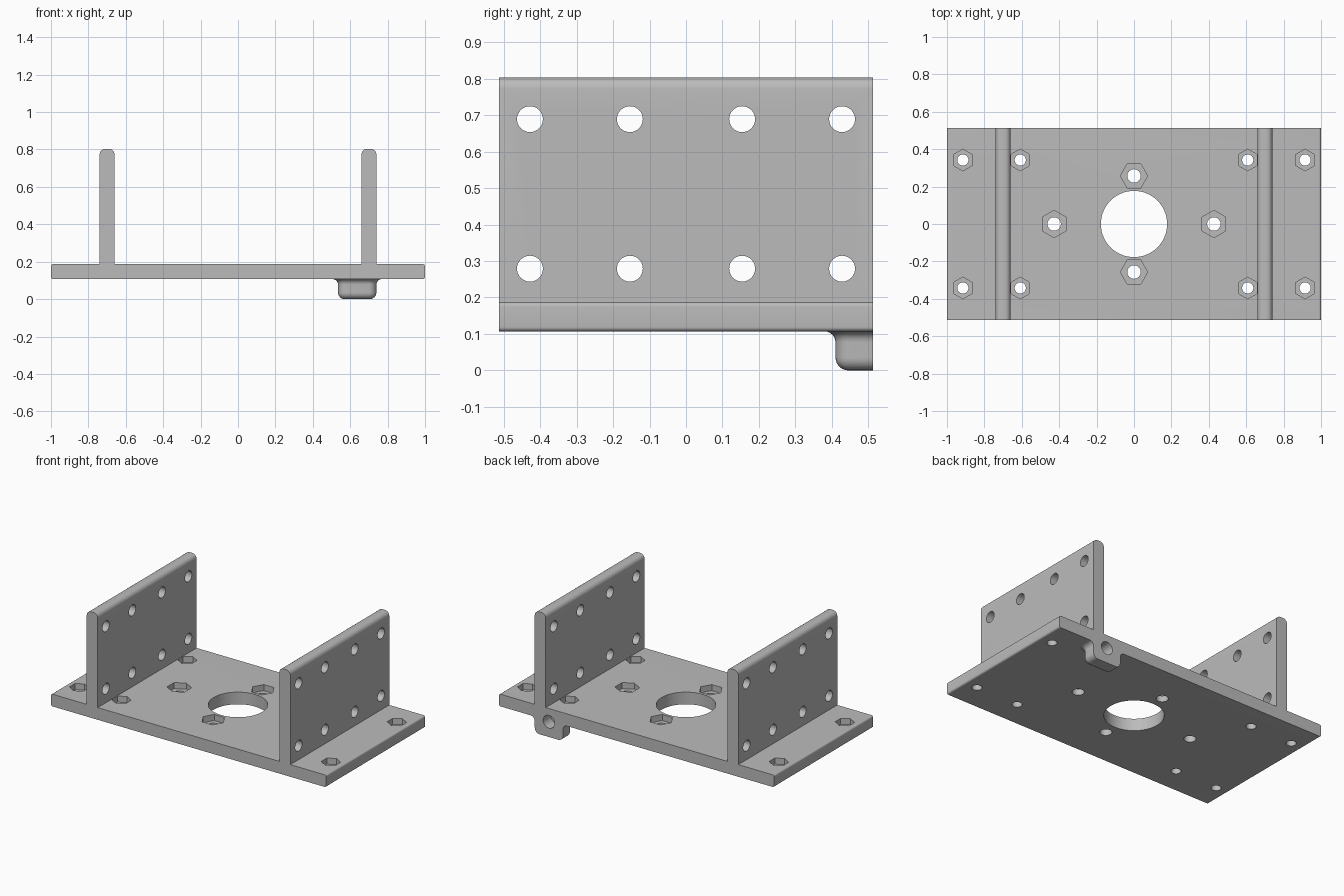
import bpy, bmesh, math
from mathutils import Matrix, Vector

cube = bpy.data.objects.get("Cube")
if cube:
    bpy.data.objects.remove(cube, do_unlink=True)

HALF_Y = 0.513
BOTTOM, TOP, WALL_TOP = 0.107, 0.187, 0.803

grey = bpy.data.materials.new("plain grey")
grey.use_nodes = True
colour = (0.5, 0.5, 0.5, 1)
grey.diffuse_color = colour
grey.node_tree.nodes["Principled BSDF"].inputs["Base Color"].default_value = colour


def make_object(name, bm):
    bmesh.ops.recalc_face_normals(bm, faces=bm.faces)
    mesh = bpy.data.meshes.new(name)
    bm.to_mesh(mesh)
    bm.free()
    mesh.materials.append(grey)
    ob = bpy.data.objects.new(name, mesh)
    bpy.context.collection.objects.link(ob)
    return ob


def select(ob):
    bpy.ops.object.select_all(action='DESELECT')
    ob.select_set(True)
    bpy.context.view_layer.objects.active = ob


def arc(cx, cy, r, start, steps=6):
    """Quarter circle, counter-clockwise from the start angle in degrees."""
    angles = [math.radians(start + 90 * i / steps) for i in range(steps + 1)]
    return [(cx + r * math.cos(a), cy + r * math.sin(a)) for a in angles]


def extrude_y(name, profile):
    """Extrude an x-z profile over the full depth."""
    bm = bmesh.new()
    face = bm.faces.new([bm.verts.new((x, -HALF_Y, z)) for x, z in profile])
    new = bmesh.ops.extrude_face_region(bm, geom=[face])["geom"]
    verts = [v for v in new if isinstance(v, bmesh.types.BMVert)]
    bmesh.ops.translate(bm, verts=verts, vec=(0, 2 * HALF_Y, 0))
    return make_object(name, bm)


def prism(bm, centre, r, length, axis='Z', sides=32, turn=0):
    """Add a capped cylinder or hexagon centred on a point."""
    m = Matrix.Translation(centre)
    if axis != 'Z':
        m = m @ Matrix.Rotation(math.pi / 2, 4, 'Y' if axis == 'X' else 'X')
    m = m @ Matrix.Rotation(turn, 4, 'Z')
    bmesh.ops.create_cone(bm, cap_ends=True, segments=sides, radius1=r,
                          radius2=r, depth=length, matrix=m)


def cut(targets, bm):
    cutter = make_object("cutter", bm)
    cutter.hide_render = True
    for ob in targets:
        select(ob)
        mod = ob.modifiers.new("cut", 'BOOLEAN')
        mod.operation, mod.solver, mod.object = 'DIFFERENCE', 'EXACT', cutter
        bpy.ops.object.modifier_apply(modifier=mod.name)
    bpy.data.objects.remove(cutter, do_unlink=True)


# Base plate with softened end edges
r = 0.012
plate = extrude_y("base_plate",
                  arc(1 - r, BOTTOM + r, r, -90) + arc(1 - r, TOP - r, r, 0)
                  + arc(r - 1, TOP - r, r, 90) + arc(r - 1, BOTTOM + r, r, 180))

# Upright walls with rounded tops
walls = []
r = 0.03
for side, cx in (("left", 0.7), ("right", -0.7)):
    inner, outer = cx - 0.04, cx + 0.04
    walls.append(extrude_y(side + "_wall",
                           [(inner, TOP), (outer, TOP)]
                           + arc(outer - r, WALL_TOP - r, r, 0)
                           + arc(inner + r, WALL_TOP - r, r, 90)))

# Lug under the back edge: stacked outlines, flared into the plate above
levels = []
for i in range(7):
    a = math.radians(15 * i)
    levels.append((0.035 * (1 - math.cos(a)), -0.035 * (1 - math.sin(a))))
for i in range(7):
    a = math.radians(15 * i)
    levels.append((BOTTOM - 0.03 + 0.03 * math.sin(a), 0.03 * (1 - math.cos(a))))
bm = bmesh.new()
rings = []
for z, grow in levels:
    x0, x1, y0, c = 0.535 - grow, 0.74 + grow, 0.41 - grow, 0.04 + grow
    outline = ([(x0, HALF_Y)] + arc(x0 + c, y0 + c, c, 180)
               + arc(x1 - c, y0 + c, c, 270) + [(x1, HALF_Y)])
    rings.append([bm.verts.new((x, y, z)) for x, y in outline])
for low, high in zip(rings, rings[1:]):
    for i in range(len(low) - 1):
        bm.faces.new((low[i], low[i + 1], high[i + 1], high[i]))
bm.faces.new(rings[0])
bm.faces.new(rings[-1])
bm.faces.new([ring[0] for ring in rings] + [ring[-1] for ring in reversed(rings)])
lug = make_object("lug", bm)

# Screw positions on the plate: x, y, hole radius, nut radius, nut turn
screws = [(sx * x, sy * 0.342, 0.03, 0.058, math.pi / 6)
          for sx in (1, -1) for sy in (1, -1) for x in (0.608, 0.915)]
for s in (1, -1):
    screws.append((s * 0.427, 0, 0.036, 0.073, math.pi / 6))
    screws.append((0, s * 0.257, 0.036, 0.073, 0))

# Through holes in the plate
bm = bmesh.new()
prism(bm, (0, 0, 0.15), 0.177, 0.3, sides=64)
for x, y, hole, nut, turn in screws:
    prism(bm, (x, y, 0.15), hole, 0.3)
cut([plate], bm)

# Hexagonal nut pockets; the primitive's first corner lies on the y axis
bm = bmesh.new()
for x, y, hole, nut, turn in screws:
    prism(bm, (x, y, TOP), nut, 0.08, sides=6, turn=turn + math.pi / 6)
cut([plate], bm)

# Two rows of holes through each wall
bm = bmesh.new()
for y in (-0.428, -0.154, 0.154, 0.428):
    for z in (0.279, 0.689):
        prism(bm, (0, y, z), 0.0355, 2, axis='X')
cut(walls, bm)

# Blind hole in the back of the lug
bm = bmesh.new()
prism(bm, (0.637, HALF_Y, 0.1), 0.042, 0.16, axis='Y')
cut([plate, lug], bm)

for ob in [plate, lug] + walls:
    select(ob)
    bpy.ops.object.shade_smooth_by_angle(angle=math.radians(30))
